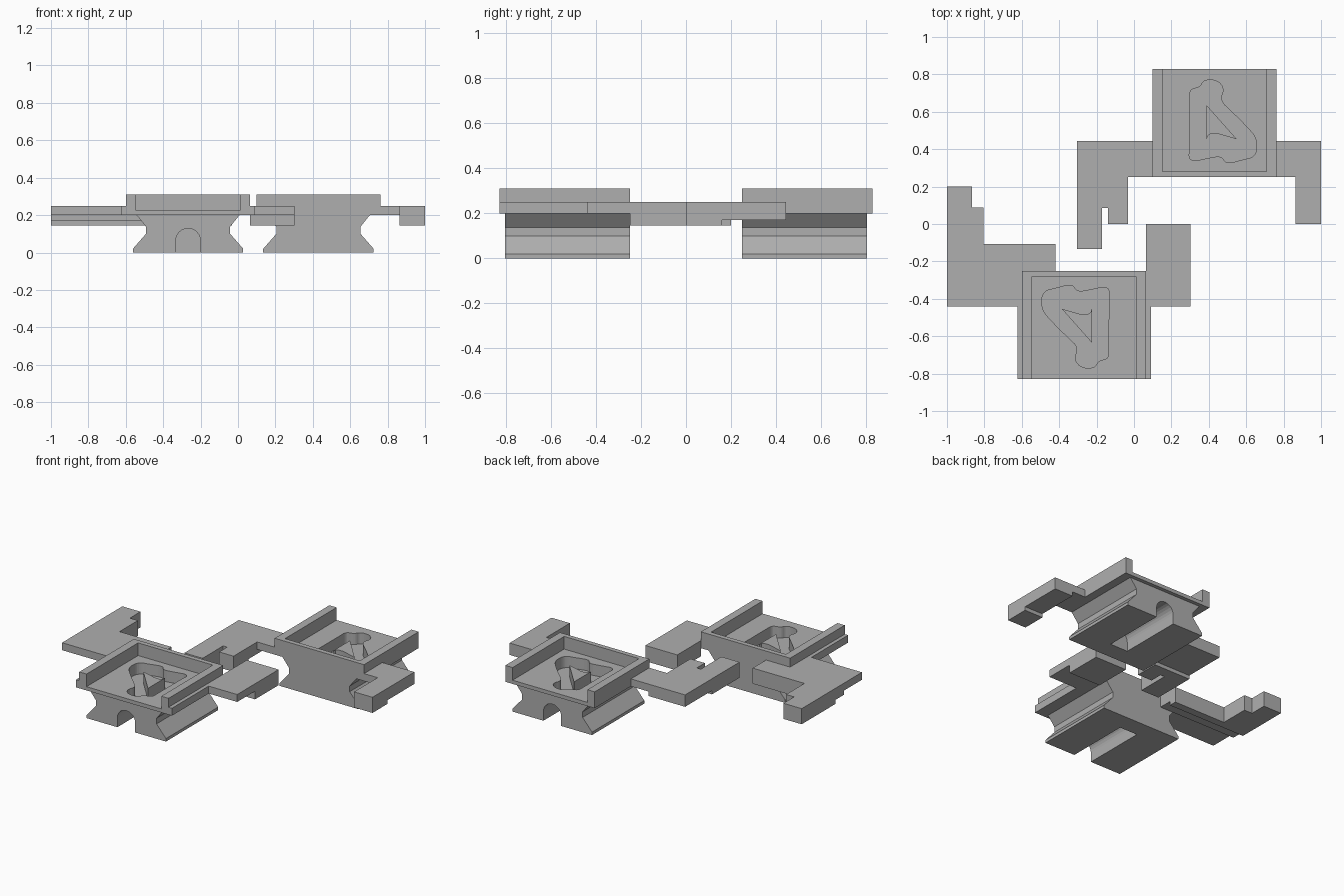
import bpy, bmesh, math
from mathutils import Matrix, Vector

cube = bpy.data.objects.get("Cube")
if cube:
    bpy.data.objects.remove(cube, do_unlink=True)

grey = bpy.data.materials.new("plain grey")
grey.use_nodes = True
colour = (0.43, 0.43, 0.43, 1)
grey.diffuse_color = colour
grey.node_tree.nodes["Principled BSDF"].inputs["Base Color"].default_value = colour

# Half turn that takes the front block to the back block
CENTRE = -0.267
HALF_TURN = Matrix.Translation((0.163, 0, 0)) @ Matrix.Rotation(math.pi, 4, 'Z')


def prism(name, points, low, high, axis='Z', turn=False):
    """Extrude a flat outline along z, or an x-z outline along y."""
    bm = bmesh.new()
    def place(p, d):
        return (p[0], p[1], d) if axis == 'Z' else (p[0], d, p[1])
    face = bm.faces.new([bm.verts.new(place(p, low)) for p in points])
    ext = bmesh.ops.extrude_face_region(bm, geom=[face])
    shift = Vector(place((0, 0), high - low))
    bmesh.ops.translate(bm, verts=[v for v in ext["geom"] if isinstance(v, bmesh.types.BMVert)], vec=shift)
    if turn:
        bmesh.ops.transform(bm, matrix=HALF_TURN, verts=bm.verts)
    bmesh.ops.recalc_face_normals(bm, faces=bm.faces)
    mesh = bpy.data.meshes.new(name)
    bm.to_mesh(mesh)
    bm.free()
    mesh.materials.append(grey)
    obj = bpy.data.objects.new(name, mesh)
    bpy.context.collection.objects.link(obj)
    return obj


def box(name, x0, x1, y0, y1, z0, z1, turn=False):
    return prism(name, [(x0, y0), (x1, y0), (x1, y1), (x0, y1)], z0, z1, turn=turn)


def cut(obj, cutters):
    for c in cutters:
        mod = obj.modifiers.new("cut", 'BOOLEAN')
        mod.operation, mod.solver, mod.object = 'DIFFERENCE', 'EXACT', c
    bpy.context.view_layer.update()
    graph = bpy.context.evaluated_depsgraph_get()
    mesh = bpy.data.meshes.new_from_object(obj.evaluated_get(graph))
    obj.modifiers.clear()
    obj.data = mesh


def rounded(points, passes=2):
    """Soften the corners of an outline by cutting them."""
    pts = [Vector(p) for p in points]
    for _ in range(passes):
        pts = [a.lerp(b, t) for a, b in zip(pts, pts[1:] + pts[:1]) for t in (0.25, 0.75)]
    return pts


# Shared profiles
half = [(0.295, 0), (0.295, 0.02), (0.225, 0.10), (0.225, 0.138), (0.275, 0.20)]
pedestal = [(CENTRE + w, z) for w, z in half] + [(CENTRE - w, z) for w, z in reversed(half)]
arch = [(CENTRE + 0.066, -0.05)] + [
    (CENTRE + 0.066 * math.cos(a), 0.063 + 0.066 * math.sin(a))
    for a in [math.pi * i / 12 for i in range(13)]] + [(CENTRE - 0.066, -0.05)]
recess = rounded([(-0.47, -0.355), (-0.42, -0.345), (-0.33, -0.32), (-0.305, -0.365),
                  (-0.23, -0.352), (-0.13, -0.33), (-0.135, -0.42), (-0.135, -0.66),
                  (-0.135, -0.72), (-0.19, -0.73), (-0.21, -0.77), (-0.28, -0.77),
                  (-0.32, -0.725), (-0.295, -0.66), (-0.36, -0.60), (-0.45, -0.51),
                  (-0.49, -0.46), (-0.495, -0.39)])
island = [(-0.387, -0.453), (-0.28, -0.484), (-0.25, -0.484), (-0.232, -0.472),
          (-0.225, -0.453), (-0.225, -0.635)]

# Matching pedestals and trays
for side, turn in (("front", False), ("back", True)):
    body = prism(side + "_pedestal", pedestal, -0.805, -0.25, 'Y', turn)
    floor = box(side + "_tray_floor", -0.599, 0.065, -0.83, -0.25, 0.20, 0.225, turn)
    tunnel = prism("tunnel_cutter", arch, -0.9, -0.37, 'Y', turn)
    pocket = prism("pocket_cutter", recess, 0.15, 0.30, turn=turn)
    cut(body, [tunnel, pocket])
    cut(floor, [pocket])
    for helper in (tunnel, pocket):
        bpy.data.objects.remove(helper, do_unlink=True)
    prism(side + "_pocket_island", island, 0.15, 0.225, turn=turn)
    prism(side + "_tray_walls", [(-0.599, -0.83), (-0.545, -0.83), (-0.545, -0.282),
                                 (0.011, -0.282), (0.011, -0.83), (0.065, -0.83),
                                 (0.065, -0.25), (-0.599, -0.25)], 0.20, 0.31, turn=turn)

# Thin ledges beside the front tray
box("front_left_ledge", 0.065, 0.09, -0.83, -0.44, 0.20, 0.25)
box("front_right_ledge", -0.624, -0.599, -0.83, -0.25, 0.20, 0.25)

# Front block, arm toward +x
box("front_left_arm", 0.065, 0.302, -0.44, 0, 0.20, 0.25)
box("front_left_arm_drop", 0.065, 0.302, -0.25, 0, 0.145, 0.20)

# Front block, arm toward -x, stepping down underneath
prism("front_right_arm", [(-1, -0.44), (-0.60, -0.44), (-0.60, -0.25), (-0.42, -0.25),
                          (-0.42, -0.108), (-0.805, -0.108), (-0.805, 0.087),
                          (-0.865, 0.087), (-0.865, 0.20), (-1, 0.20)], 0.20, 0.25)
box("front_right_arm_step", -1, -0.42, -0.25, -0.16, 0.172, 0.20)
prism("front_right_arm_drop", [(-1, -0.16), (-0.42, -0.16), (-0.42, -0.108),
                               (-0.805, -0.108), (-0.805, 0.087), (-0.865, 0.087),
                               (-0.865, 0.20), (-1, 0.20)], 0.145, 0.20)

# Back block, arm toward +x
prism("back_left_arm", [(0.76, 0.25), (0.863, 0.25), (0.863, 0), (1, 0),
                        (1, 0.445), (0.76, 0.445)], 0.20, 0.25)
box("back_left_arm_step", 0.863, 1, 0.16, 0.445, 0.17, 0.20)
box("back_left_arm_drop", 0.863, 1, 0, 0.16, 0.145, 0.20)

# Back block, arm toward -x, with a narrow slot by its tip
tip = [(-0.305, -0.133), (-0.17, -0.133), (-0.17, 0.085), (-0.14, 0.085),
       (-0.14, 0), (-0.033, 0)]
prism("back_right_arm", tip + [(-0.033, 0.25), (0.10, 0.25), (0.10, 0.445),
                               (-0.305, 0.445)], 0.20, 0.25)
box("back_right_arm_step", -0.305, -0.033, 0.16, 0.445, 0.17, 0.20)
prism("back_right_arm_drop", tip + [(-0.033, 0.16), (-0.305, 0.16)], 0.145, 0.20)
